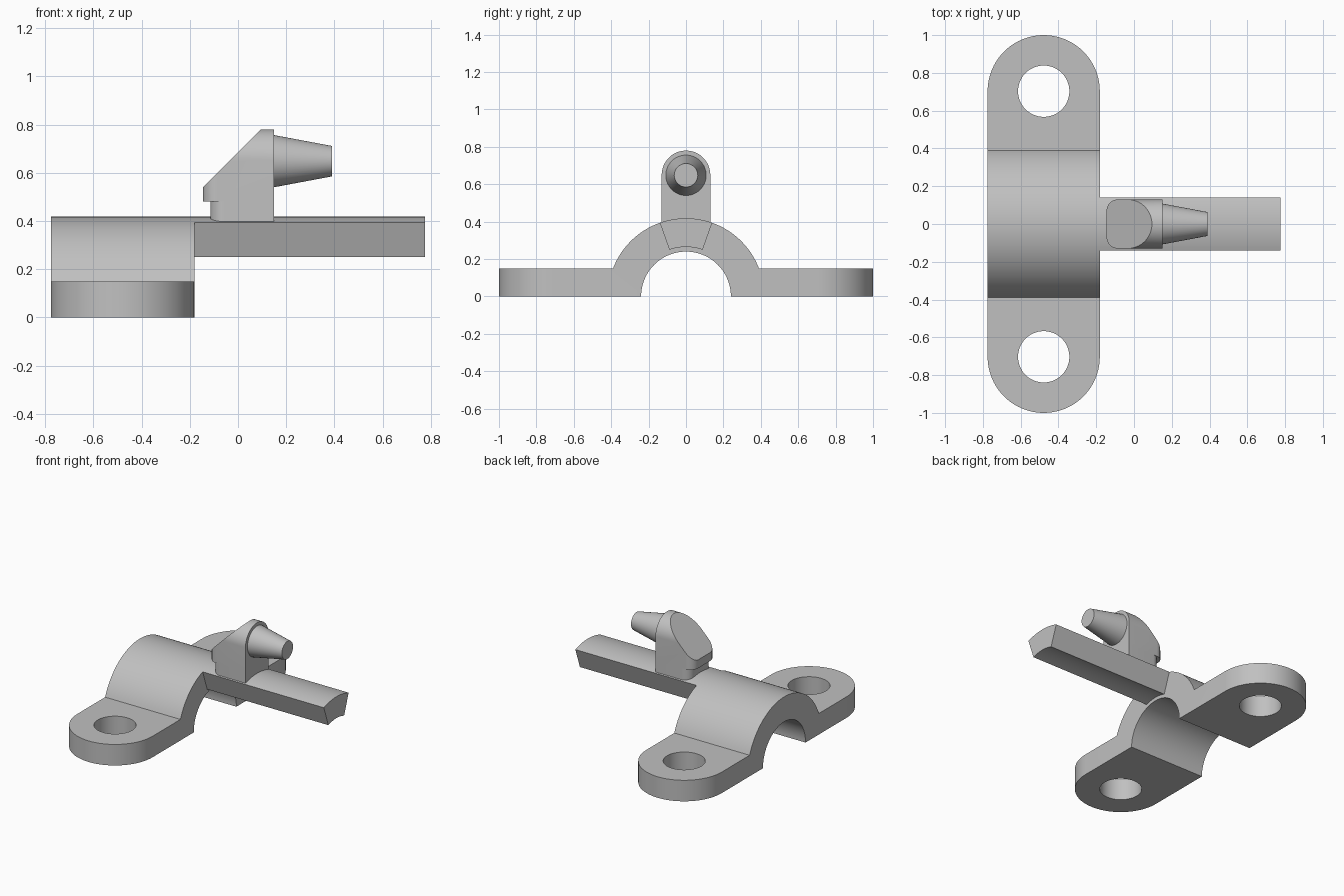
import bpy, bmesh
from math import sin, cos, pi, asin, atan2, radians
from mathutils import Vector

if "Cube" in bpy.data.objects:
    bpy.data.objects.remove(bpy.data.objects["Cube"], do_unlink=True)

grey = bpy.data.materials.new("plain grey")
grey.use_nodes = True
COLOUR = (0.53, 0.53, 0.53, 1)
grey.diffuse_color = COLOUR
grey.node_tree.nodes["Principled BSDF"].inputs["Base Color"].default_value = COLOUR


def arc(cx, cy, r, a0, a1, n):
    """Points along a circular arc."""
    angles = [a0 + (a1 - a0) * i / n for i in range(n + 1)]
    return [(cx + r * cos(a), cy + r * sin(a)) for a in angles]


def prism(points, axis, lo, hi):
    """Extrude a closed outline along x (outline in y, z) or z (outline in x, y)."""
    bm = bmesh.new()
    along_x = axis == "x"
    verts = [bm.verts.new((lo, a, b) if along_x else (a, b, lo)) for a, b in points]
    face = bm.faces.new(verts)
    new = bmesh.ops.extrude_face_region(bm, geom=[face])["geom"]
    step = Vector((hi - lo, 0, 0) if along_x else (0, 0, hi - lo))
    bmesh.ops.translate(bm, vec=step, verts=[g for g in new if isinstance(g, bmesh.types.BMVert)])
    bmesh.ops.recalc_face_normals(bm, faces=bm.faces)
    return bm


def round_back_corners(bm, x, radius):
    """Round the upright edges lying at the given x."""
    edges = [e for e in bm.edges
             if all(abs(v.co.x - x) < 1e-4 for v in e.verts)
             and abs(e.verts[0].co.y - e.verts[1].co.y) < 1e-4]
    bmesh.ops.bevel(bm, geom=edges, offset=radius, offset_type="OFFSET",
                    segments=10, profile=0.5, affect="EDGES")


def finish(bm, name):
    mesh = bpy.data.meshes.new(name)
    bmesh.ops.recalc_face_normals(bm, faces=bm.faces)
    bm.to_mesh(mesh)
    bm.free()
    mesh.materials.append(grey)
    ob = bpy.data.objects.new(name, mesh)
    bpy.context.collection.objects.link(ob)
    return ob


def select_only(ob):
    bpy.ops.object.select_all(action="DESELECT")
    ob.select_set(True)
    bpy.context.view_layer.objects.active = ob


def carve(ob, cutter, operation):
    """Apply a boolean and discard the cutter."""
    mod = ob.modifiers.new("carve", "BOOLEAN")
    mod.operation = operation
    mod.solver = "EXACT"
    mod.object = cutter
    select_only(ob)
    bpy.ops.object.modifier_apply(modifier=mod.name)
    bpy.data.objects.remove(cutter, do_unlink=True)


# Saddle: arch with two flat ears, trimmed to a round-ended outline and drilled
OUTER, INNER, EAR_TOP = 0.418, 0.24, 0.15
MID_X, HALF_W, EAR_Y = -0.478, 0.297, 0.703
a = asin(EAR_TOP / OUTER)
outline = [(1.1, 0), (1.1, EAR_TOP)] + arc(0, 0, OUTER, a, pi - a, 48)
outline += [(-1.1, EAR_TOP), (-1.1, 0)] + arc(0, 0, INNER, pi, 0, 48)
saddle = finish(prism(outline, "x", MID_X - 0.4, MID_X + 0.4), "saddle_clamp")
stadium = arc(MID_X, EAR_Y, HALF_W, 0, pi, 40) + arc(MID_X, -EAR_Y, HALF_W, pi, 2 * pi, 40)
carve(saddle, finish(prism(stadium, "z", -0.1, 0.6), "trim"), "INTERSECT")
for side in (1, -1):
    circle = arc(MID_X, side * EAR_Y, 0.136, 0, 2 * pi, 48)[:-1]
    carve(saddle, finish(prism(circle, "z", -0.1, 0.3), "drill"), "DIFFERENCE")

# Bar: wedge of a ring running on from the arch
half = atan2(0.14, 0.394)
ring = arc(0, 0, OUTER, pi / 2 - half, pi / 2 + half, 16)
ring += arc(0, 0, 0.265, pi / 2 + half, pi / 2 - half, 16)
bar = finish(prism(ring, "x", MID_X + HALF_W, 0.775), "curved_bar")

# Block: round-topped body with a sloped back face
W, FRONT, BACK, STEP = 0.13, 0.15, -0.145, 0.48
dome = [(-W, STEP), (W, STEP)] + arc(0, 0.65, W, 0, pi, 32)
bm = prism(dome, "x", BACK, FRONT)
cut = bmesh.ops.bisect_plane(bm, geom=bm.verts[:] + bm.edges[:] + bm.faces[:],
                             plane_co=(BACK, 0, 0.54), plane_no=(-1, 0, 1),
                             clear_outer=True)["geom_cut"]
bmesh.ops.edgeloop_fill(bm, edges=[g for g in cut if isinstance(g, bmesh.types.BMEdge)])
round_back_corners(bm, BACK, 0.06)
block = finish(bm, "nozzle_block")

# Foot: narrower base under the block, seated on the bar
FOOT_X = -0.115
bm = prism([(FOOT_X, -W), (FRONT, -W), (FRONT, W), (FOOT_X, W)], "z", 0.39, STEP)
round_back_corners(bm, FOOT_X, 0.06)
foot = finish(bm, "block_foot")

# Nozzle: tapered peg on the front of the block
bpy.ops.mesh.primitive_cone_add(vertices=48, radius1=0.108, radius2=0.063, depth=0.24,
                                location=(0.27, 0, 0.648), rotation=(0, pi / 2, 0))
nozzle = bpy.context.object
nozzle.name = "tapered_nozzle"
nozzle.data.materials.append(grey)

for ob in (saddle, bar, block, foot, nozzle):
    select_only(ob)
    bpy.ops.object.shade_smooth_by_angle(angle=radians(25))
